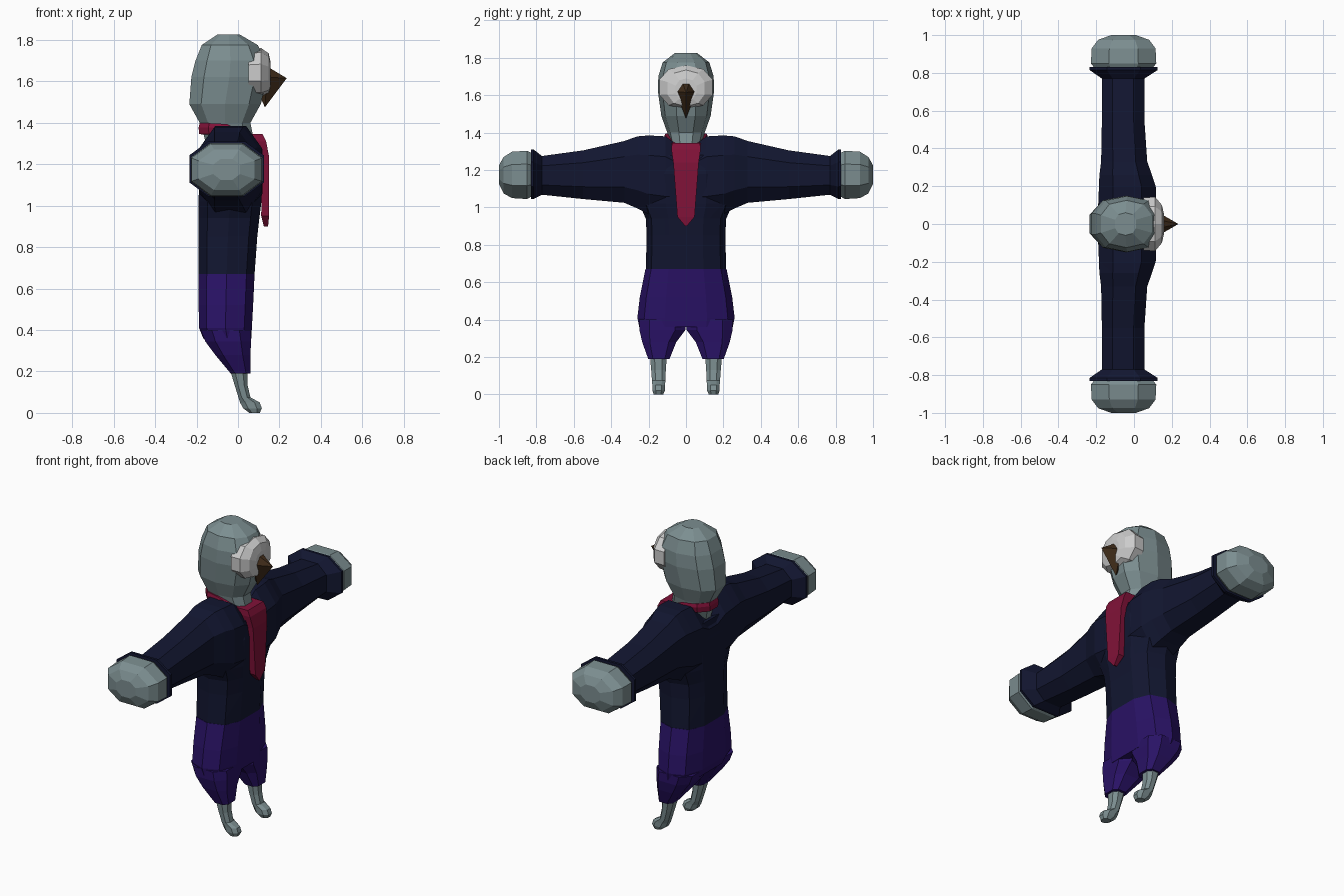
import bpy, bmesh, math
from mathutils import Vector


def material(name, rgb):
    m = bpy.data.materials.new(name)
    m.diffuse_color = (*rgb, 1)
    return m


SKIN = material("feather_grey", (0.20, 0.27, 0.28))
NAVY = material("navy", (0.006, 0.008, 0.03))
PURPLE = material("purple", (0.022, 0.006, 0.13))
RED = material("red", (0.22, 0.006, 0.04))
SHIRT = material("shirt_grey", (0.28, 0.28, 0.28))
WHITE = material("face_white", (0.62, 0.61, 0.60))
BROWN = material("beak_brown", (0.05, 0.025, 0.01))


def make(name, bm, mat):
    bmesh.ops.recalc_face_normals(bm, faces=bm.faces[:])
    me = bpy.data.meshes.new(name)
    bm.to_mesh(me)
    bm.free()
    me.materials.append(mat)
    ob = bpy.data.objects.new(name, me)
    bpy.context.collection.objects.link(ob)
    return ob


def loft(name, rings, mat, axis="z", n=8, p=2.4, mirror=False):
    """Rings are (position, a0, a1, b0, b1); a, b are the two other axes."""
    prof = []
    for i in range(n):
        t = 2 * math.pi * (i + 0.5) / n
        prof.append([math.copysign(abs(f(t)) ** (2 / p), f(t)) for f in (math.cos, math.sin)])
    ma, mb = (max(abs(q[k]) for q in prof) for k in (0, 1))
    bm = bmesh.new()
    loops = []
    for s, a0, a1, b0, b1 in rings:
        loop = []
        for u, v in prof:
            a = (a0 + a1) / 2 + u / ma * (a1 - a0) / 2
            b = (b0 + b1) / 2 + v / mb * (b1 - b0) / 2
            loop.append(bm.verts.new({"z": (a, b, s), "y": (a, s, b), "x": (s, a, b)}[axis]))
        loops.append(loop)
    for l0, l1 in zip(loops, loops[1:]):
        for i in range(n):
            j = (i + 1) % n
            bm.faces.new((l0[i], l0[j], l1[j], l1[i]))
    bm.faces.new(loops[0])
    bm.faces.new(loops[-1])
    ob = make(name, bm, mat)
    if mirror:
        m = ob.modifiers.new("mirror", "MIRROR")
        m.use_axis = (False, True, False)
        m.use_mirror_merge = False
    return ob


def union(base, other):
    m = base.modifiers.new("union", "BOOLEAN")
    m.operation = "UNION"
    m.object = other
    bpy.context.view_layer.update()
    ev = base.evaluated_get(bpy.context.evaluated_depsgraph_get())
    me = bpy.data.meshes.new_from_object(ev)
    base.modifiers.clear()
    base.data = me
    bpy.data.objects.remove(other)


def sym(rings):
    return [(z, a, b, -w, w) for z, a, b, w in rings]


# jacket: sleeves and shoulders joined to the trunk
half = [(0.04, -0.185, 0.11, 0.96, 1.33), (0.11, -0.188, 0.118, 0.95, 1.38),
        (0.20, -0.186, 0.115, 0.965, 1.385), (0.26, -0.183, 0.095, 0.995, 1.38),
        (0.33, -0.174, 0.07, 1.025, 1.355), (0.55, -0.17, 0.055, 1.045, 1.305),
        (0.77, -0.17, 0.055, 1.068, 1.275), (0.815, -0.235, 0.125, 1.045, 1.31),
        (0.83, -0.235, 0.125, 1.045, 1.31)]
jacket = loft("jacket", [(-r[0], *r[1:]) for r in reversed(half)] + half, NAVY, "y", 8, 2.5)
trunk = loft("trunk", sym([(0.67, -0.19, 0.08, 0.215), (0.85, -0.19, 0.093, 0.21),
                           (0.94, -0.19, 0.103, 0.215), (1.02, -0.19, 0.113, 0.25),
                           (1.18, -0.187, 0.122, 0.25), (1.28, -0.17, 0.105, 0.22)]),
             NAVY, n=10, p=2.8)
union(jacket, trunk)

# shirt front and collar: cut their outline into the jacket and colour it
bm = bmesh.new()
bm.from_mesh(jacket.data)
cuts = [((-0.06, 0, 0), (1, 0, 0)), ((0, 0, 0), (0, 1, 0))]
for s in (1, -1):
    cuts += [((0, s * 0.115, 0), (0, 1, 0)), ((0, 0, 0.80), (0, -1.13 * s, 1)),
             ((0, s * 0.115, 1.16), (0, -1.52 * s, 1)), ((0, 0, 1.27), (0, -0.42 * s, 1))]
for co, no in cuts:
    near = [f for f in bm.faces if abs(f.calc_center_median().y) < 0.32]
    geom = near + list({e for f in near for e in f.edges}) + list({v for f in near for v in f.verts})
    bmesh.ops.bisect_plane(bm, geom=geom, dist=1e-5, plane_co=co, plane_no=no)
for f in bm.faces:
    c = f.calc_center_median()
    y = abs(c.y)
    if c.x > -0.06:
        shirt = c.z > 0.80 + 1.13 * y and (y < 0.115 or c.z > 1.16 + 1.52 * (y - 0.115))
    else:
        shirt = c.z > 1.27 + 0.42 * y
    f.material_index = int(shirt and y < 0.27)
bm.to_mesh(jacket.data)
bm.free()
jacket.data.materials.clear()
for m in (NAVY, SHIRT):
    jacket.data.materials.append(m)

# trousers: hips and two tapering legs
trousers = loft("trousers", sym([(0.36, -0.168, 0.064, 0.25), (0.41, -0.188, 0.067, 0.26),
                                 (0.52, -0.19, 0.073, 0.247), (0.67, -0.19, 0.08, 0.217)]),
                PURPLE, n=10, p=2.8)
leg = loft("trouser_leg", [(0.19, -0.035, 0.06, 0.088, 0.202), (0.28, -0.11, 0.06, 0.052, 0.234),
                           (0.345, -0.158, 0.063, 0.003, 0.249), (0.40, -0.18, 0.06, 0.003, 0.25)],
           PURPLE, n=8, p=3, mirror=True)
union(trousers, leg)

# bare feet
loft("foot", [(0.0, 0.055, 0.105, 0.122, 0.172), (0.022, 0.025, 0.115, 0.112, 0.18),
              (0.05, 0.01, 0.105, 0.112, 0.18), (0.075, 0.002, 0.06, 0.11, 0.182),
              (0.13, -0.015, 0.047, 0.108, 0.186), (0.20, -0.036, 0.045, 0.103, 0.192)],
     SKIN, n=8, p=2.3, mirror=True)

# rounded hands
loft("hand", [(0.815, -0.2, 0.09, 1.065, 1.285), (0.85, -0.228, 0.118, 1.045, 1.303),
              (0.93, -0.224, 0.114, 1.05, 1.298), (0.975, -0.19, 0.08, 1.075, 1.27),
              (1.0, -0.12, 0.01, 1.125, 1.225)], SKIN, "y", 8, 2.2, mirror=True)

# head and neck
loft("head", sym([(1.28, -0.15, 0.075, 0.06), (1.34, -0.165, 0.072, 0.085),
                  (1.40, -0.185, 0.06, 0.1), (1.49, -0.235, 0.11, 0.132),
                  (1.62, -0.225, 0.142, 0.15), (1.70, -0.205, 0.132, 0.148),
                  (1.775, -0.175, 0.095, 0.125), (1.825, -0.1, 0.01, 0.06)]),
     SKIN, n=10, p=2.4)

# pale face patch
loft("face_patch", [(0.05, -0.14, 0.14, 1.525, 1.755), (0.112, -0.143, 0.143, 1.525, 1.76),
                    (0.148, -0.1, 0.1, 1.54, 1.735), (0.158, -0.055, 0.055, 1.57, 1.69)],
     WHITE, "x", 10, 2.2)

# beak
bm = bmesh.new()
for co in [(0.14, 0.02, 1.672), (0.14, -0.02, 1.672), (0.14, 0.055, 1.62), (0.14, -0.055, 1.62),
           (0.13, 0, 1.475), (0.08, 0, 1.58), (0.235, 0, 1.615)]:
    bm.verts.new(co)
bmesh.ops.convex_hull(bm, input=bm.verts[:])
make("beak", bm, BROWN)

# neck band dipping to the tie at the front
band = loft("neck_band", sym([(1.345, -0.188, 0.09, 0.11), (1.378, -0.19, 0.09, 0.118),
                              (1.398, -0.185, 0.082, 0.112)]), RED, n=10, p=2.3)
for v in band.data.vertices:
    if v.co.x > -0.06:
        v.co.z -= 0.075 * (v.co.x + 0.06) / 0.15

# tie
loft("tie", sym([(1.345, 0.05, 0.118, 0.075), (1.31, 0.08, 0.136, 0.078),
                 (1.24, 0.115, 0.149, 0.068), (0.95, 0.112, 0.15, 0.046),
                 (0.90, 0.125, 0.145, 0.004)]), RED, n=4)
